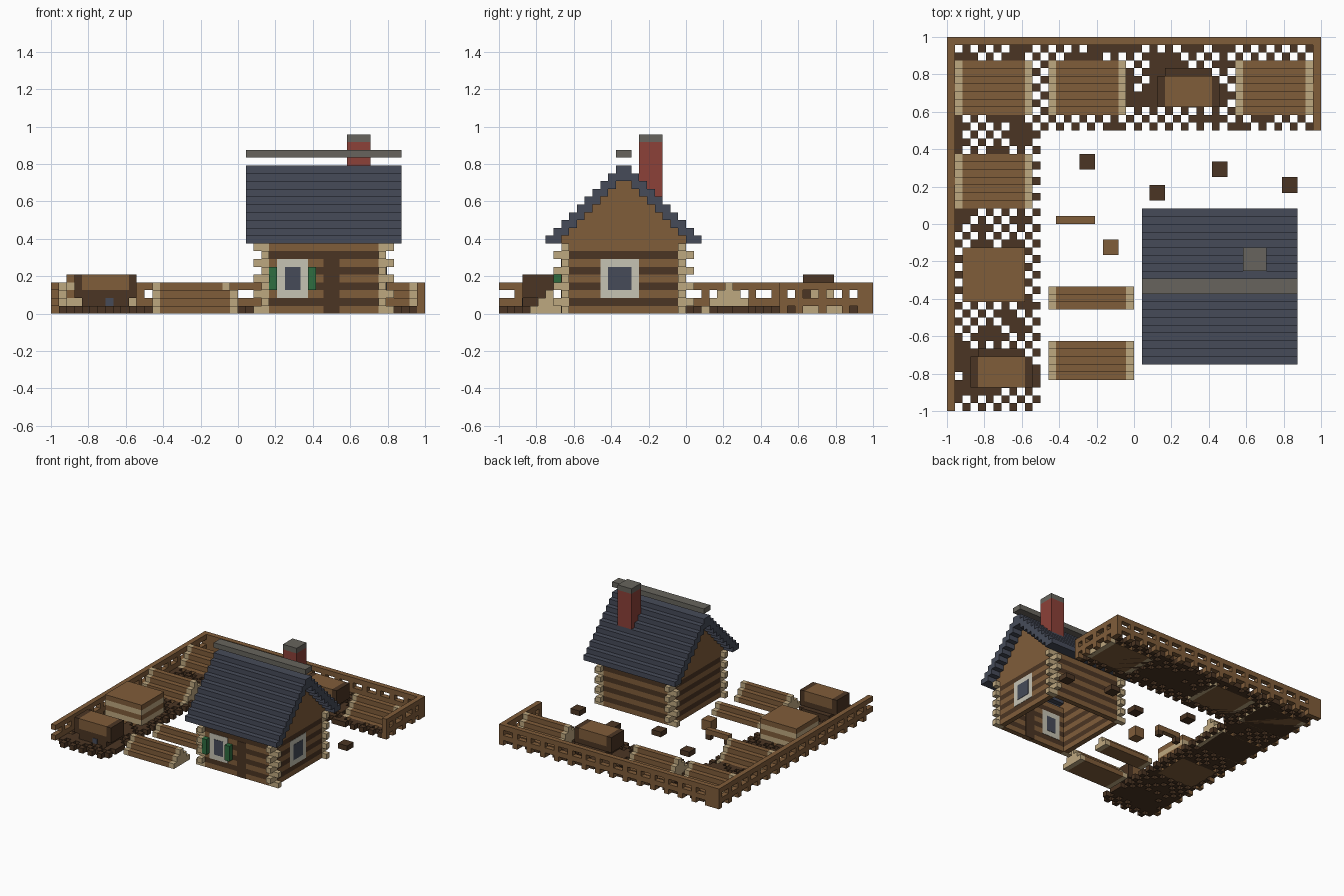
import bpy, bmesh, random
from mathutils import Vector

if "Cube" in bpy.data.objects:
    bpy.data.objects.remove(bpy.data.objects["Cube"])

random.seed(4)
U = 1 / 24  # block size; block coordinates run 0..48 across the plot


def material(name, hexa):
    lin = []
    for n in (0, 2, 4):
        c = int(hexa[n:n + 2], 16) / 255
        lin.append(c / 12.92 if c < 0.04045 else ((c + 0.055) / 1.055) ** 2.4)
    m = bpy.data.materials.new(name)
    m.use_nodes = True
    m.diffuse_color = (*lin, 1)
    bsdf = m.node_tree.nodes["Principled BSDF"]
    bsdf.inputs["Base Color"].default_value = (*lin, 1)
    bsdf.inputs["Roughness"].default_value = 0.9
    return m


BROWN = material("log brown", "805d3a")
DARK = material("dark bark", "4b3523")
TAN = material("cut wood tan", "bea880")
SLATE = material("slate blue", "464b59")
RED = material("brick red", "8c4138")
GREY = material("stone grey", "67645d")
FRAME = material("window frame white", "c6c3b4")
GREEN = material("shutter green", "2f6d40")


def blocks(name, parts):
    """One object from boxes (x0, x1, y0, y1, z0, z1, material) in block units."""
    bm, mats = bmesh.new(), []
    for x0, x1, y0, y1, z0, z1, mat in parts:
        if mat not in mats:
            mats.append(mat)
        verts = bmesh.ops.create_cube(bm, size=1)["verts"]
        for v in verts:
            v.co = Vector(((x0 + x1) / 2 + v.co.x * (x1 - x0) - 24,
                           (y0 + y1) / 2 + v.co.y * (y1 - y0) - 24,
                           (z0 + z1) / 2 + v.co.z * (z1 - z0))) * U
        for f in {f for v in verts for f in v.link_faces}:
            f.material_index = mats.index(mat)
    me = bpy.data.meshes.new(name)
    bm.to_mesh(me)
    bm.free()
    for m in mats:
        me.materials.append(m)
    ob = bpy.data.objects.new(name, me)
    bpy.context.collection.objects.link(ob)
    return ob


# Cabin walls: alternating log courses with crossing tan ends
walls = []
for k in range(9):
    mat = DARK if k % 2 else BROWN
    for j in (8, 23):
        walls.append((28, 42, j, j + 1, k, k + 1, mat))
    for i in (27, 42):
        walls.append((i, i + 1, 9, 23, k, k + 1, mat))
    for i in (27, 42):
        for j in (8, 23):
            x0, x1, y0, y1 = i, i + 1, j, j + 1
            if k % 2:
                y0, y1 = (7, y1) if j == 8 else (y0, 25)
            else:
                x0, x1 = (26, x1) if i == 27 else (x0, 44)
            walls.append((x0, x1, y0, y1, k, k + 1, TAN))
blocks("cabin_log_walls", walls)

# Gable ends and stepped roof
blocks("gable_ends", [(i, i + 1, 8 + n, 24 - n, 9 + n, 10 + n, BROWN)
                      for i in (27, 42) for n in range(8)])
roof = []
for n in range(10):
    roof.append((25, 45, 6 + n, 8 + n if n < 9 else 17, 9 + n, 10 + n, SLATE))
    if n < 9:
        roof.append((25, 45, 24 - n, 26 - n, 9 + n, 10 + n, SLATE))
blocks("stepped_roof", roof)
blocks("roof_ridge_beam", [(25, 45, 15, 17, 20, 21, GREY)])
blocks("chimney", [(38, 41, 18, 21, 15, 22, RED), (38, 41, 18, 21, 22, 23, GREY)])

# Door, windows and shutters
E = 0.06
blocks("front_door", [(35, 37, 8 - E, 9 + E, 0, 7, DARK)])
blocks("front_window", [(29, 33, 8 - E, 9 + E, 2, 7, FRAME),
                        (30, 32, 8 - 2 * E, 9 + 2 * E, 3, 6, SLATE)])
blocks("side_window", [(42 - E, 43 + E, 13, 18, 2, 7, FRAME),
                       (42 - 2 * E, 43 + 2 * E, 14, 17, 3, 6, SLATE)])
blocks("shutters", [(i, i + 1, 7, 8, 3, 6, GREEN) for i in (28, 33)])


# Fences: two rails with posts between and below
def fence(name, start, end, place):
    parts = [place(start, end, k, k + 1) for k in (1, 3)]
    for t in range(start, end):
        if t % 3 == 2 or t in (start, end - 1) and t > 0:
            parts += [place(t, t + 1, k, k + 1) for k in (0, 2)]
    blocks(name, parts)


fence("right_fence", 0, 48, lambda a, b, c, d: (0, 1, a, b, c, d, BROWN))
fence("left_fence", 36, 47, lambda a, b, c, d: (47, 48, a, b, c, d, BROWN))
fence("back_fence", 1, 48, lambda a, b, c, d: (a, b, 47, 48, c, d, BROWN))


# Stepped log piles with cut ends
def log_pile(name, x0, x1, y0, width):
    parts = []
    for k in range((width + 1) // 2):
        a, b = y0 + k, y0 + width - k
        parts += [(x0, x0 + 1, a, b, k, k + 1, TAN),
                  (x0 + 1, x1 - 1, a, b, k, k + 1, BROWN),
                  (x1 - 1, x1, a, b, k, k + 1, TAN)]
    # dark ground under the pile
    if width == 7:
        parts.append((x0 + 0.05, x1 - 0.05, y0 + 0.05, y0 + 6.95, 0, 0.5, DARK))
    blocks(name, parts)


PILES = [(1, 11, 38, 7), (13, 23, 38, 7), (37, 47, 38, 7), (1, 11, 26, 7),
         (13, 24, 13, 3), (13, 24, 4, 5)]
for n, p in enumerate(PILES):
    log_pile(f"log_pile_{n + 1}", *p)

# Stacked timber crate
blocks("timber_stack", [(2, 10, 14, 21, k, k + 1, TAN if k in (1, 3) else BROWN)
                        for k in range(5)])

# Hearths: dark body, brown cover, dark end posts, small slate opening
for name, x, y in (("front_hearth", 4, 3), ("back_hearth", 28, 39)):
    blocks(name, [(x, x + 6, y, y + 4, 0, 3, DARK),
                  (x, x + 6, y, y + 4, 3, 5, BROWN),
                  (x - 1, x, y, y + 4, 2, 5, DARK),
                  (x + 6, x + 7, y, y + 4, 2, 5, DARK),
                  (x - 2, x + 8, y, y + 3, 0, 1, DARK),
                  (x, x + 6, y + 4, y + 5, 0, 2, DARK),
                  (x + 3, x + 4, y - E, y, 1, 2, SLATE)])

# Yard furniture and stumps
blocks("bench", [(14, 19, 24, 25, 1, 2, BROWN), (14, 15, 24, 25, 0, 1, DARK),
                 (18, 19, 24, 25, 0, 1, DARK)])
blocks("stool", [(20, 22, 20, 22, 0, 2, BROWN)])
blocks("stumps", [(i, i + 2, j, j + 2, 0, 1, DARK)
                  for i, j in ((17, 31), (26, 27), (34, 30), (43, 28))])

# Scattered bark chips on the yard
SOLID = [(x0, x1, y0, y0 + w) for x0, x1, y0, w in PILES[:4]]
SOLID += [(2, 10, 14, 21), (4, 10, 3, 7), (28, 34, 39, 43)]
chips = []
for i in range(1, 47):
    for j in range(47):
        if i >= 12 and j < 36:
            continue
        if any(a <= i < b and c <= j < d for a, b, c, d in SOLID):
            continue
        if (i + j) % 2 == 0 or (random.random() < 0.22 and i != 11):
            chips.append((i, i + 1, j, j + 1, 0, 1, DARK))
blocks("bark_chips", chips)
